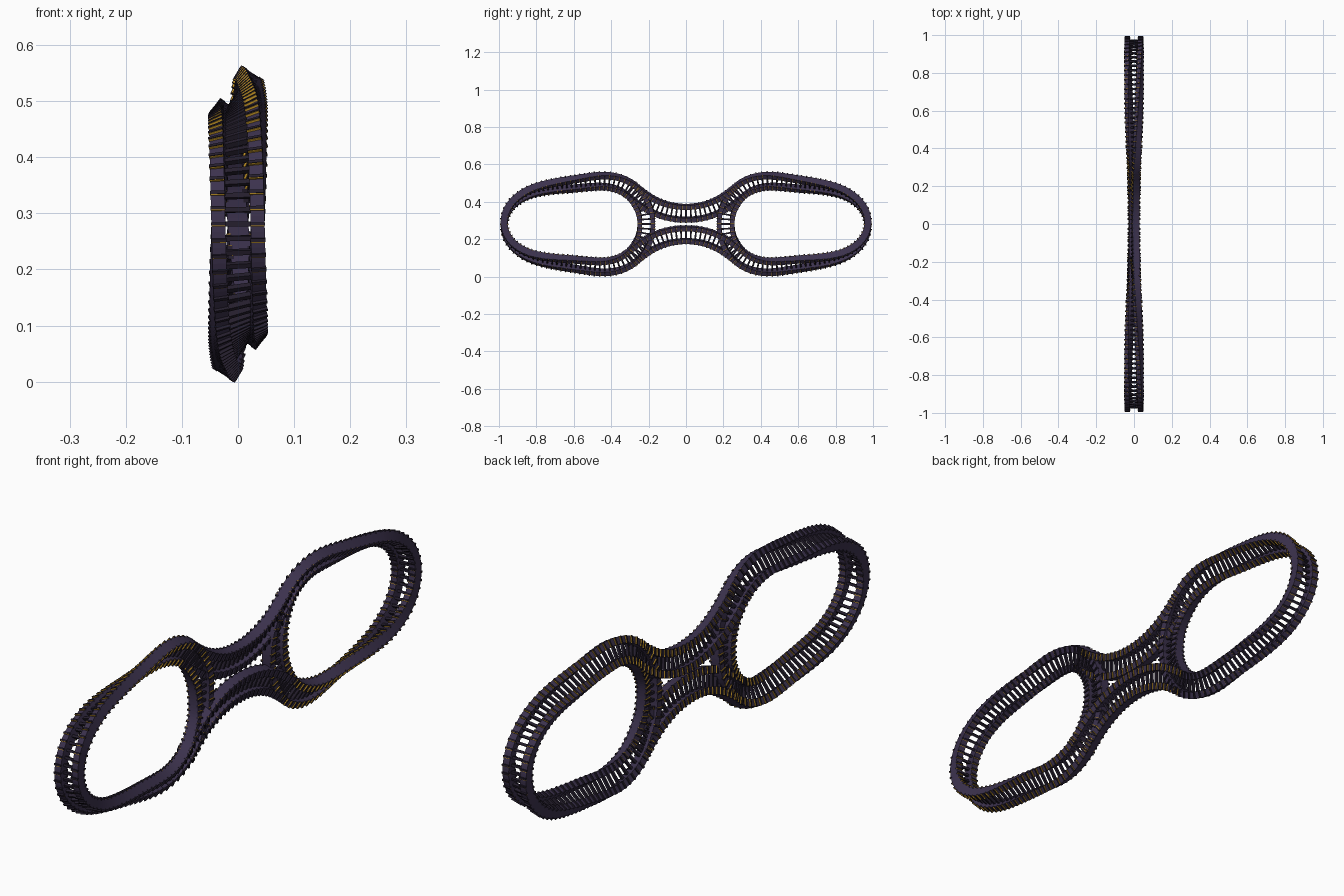
import bpy, bmesh, math
from mathutils import Vector

if "Cube" in bpy.data.objects:
    bpy.data.objects.remove(bpy.data.objects["Cube"])

PITCH = 0.0255      # spacing of rungs and ribs
HALF = 0.0475       # half width of the ladder
RAIL_W = 0.025      # rail size across the ladder
RAIL_D = 0.037      # rail size through the ladder
MID_Z = 0.281


def material(name, rgb):
    m = bpy.data.materials.new(name)
    m.diffuse_color = (*rgb, 1)
    m.use_nodes = True
    m.node_tree.nodes["Principled BSDF"].inputs["Base Color"].default_value = m.diffuse_color
    return m


purple = material("purple_metal", (0.045, 0.032, 0.075))
dark = material("dark_metal", (0.018, 0.013, 0.026))
gold = material("gold_trim", (0.55, 0.3, 0.02))


def smooth_path(pts, closed, step):
    """Catmull-Rom through (y, z) points, resampled evenly."""
    n = len(pts)
    get = (lambda i: pts[i % n]) if closed else (lambda i: pts[max(0, min(n - 1, i))])
    dense = []
    for i in range(n if closed else n - 1):
        a, b, c, d = (Vector((0, *get(i + k))) for k in (-1, 0, 1, 2))
        for k in range(30):
            t = k / 30
            dense.append(0.5 * (2 * b + (c - a) * t + (2 * a - 5 * b + 4 * c - d) * t * t
                                + (3 * b - a - 3 * c + d) * t ** 3))
    dense.append(Vector((0, *get(n if closed else n - 1))))
    acc = [0]
    for p, q in zip(dense, dense[1:]):
        acc.append(acc[-1] + (q - p).length)
    count = round(acc[-1] / step)
    out, j = [], 0
    for i in range(count + 1):
        s = acc[-1] * i / count
        while j < len(acc) - 2 and acc[j + 1] < s:
            j += 1
        out.append(dense[j].lerp(dense[j + 1], (s - acc[j]) / (acc[j + 1] - acc[j])))
    return out


def frames(path, closed, twist):
    """Centre, tangent, ladder direction and face direction at each step."""
    res, n = [], len(path) - 1
    for i, p in enumerate(path):
        a = path[i - 1] if i else (path[n - 1] if closed else p)
        b = path[i + 1] if i < n else (path[1] if closed else p)
        t = (b - a).normalized()
        normal = Vector((0, -t.z, t.y))
        ang = twist(i / n)
        lad = Vector((1, 0, 0)) * math.cos(ang) + normal * math.sin(ang)
        res.append((p, t, lad, t.cross(lad)))
    return res


def sweep(bm, frs, offset):
    rings = []
    for p, t, l, f in frs:
        c = p + l * offset
        rings.append([bm.verts.new(c + l * (u * RAIL_W / 2) + f * (v * RAIL_D / 2))
                      for u, v in ((-1, -1), (1, -1), (1, 1), (-1, 1))])
    for a, b in zip(rings, rings[1:]):
        for k in range(4):
            bm.faces.new((a[k], a[(k + 1) % 4], b[(k + 1) % 4], b[k]))
    bm.faces.new(rings[0])
    bm.faces.new(rings[-1])


def box(bm, fr, centre, size):
    """Box in frame axes (tangent, ladder, face)."""
    p, t, l, f = fr
    c = p + t * centre[0] + l * centre[1] + f * centre[2]
    v = [bm.verts.new(c + t * (a * size[0] / 2) + l * (b * size[1] / 2) + f * (d * size[2] / 2))
         for a in (-1, 1) for b in (-1, 1) for d in (-1, 1)]
    for q in ((0, 1, 3, 2), (4, 6, 7, 5), (0, 4, 5, 1), (2, 3, 7, 6), (0, 2, 6, 4), (1, 5, 7, 3)):
        bm.faces.new([v[k] for k in q])


def finish(bm, name, mat):
    bmesh.ops.recalc_face_normals(bm, faces=bm.faces)
    me = bpy.data.meshes.new(name)
    bm.to_mesh(me)
    bm.free()
    ob = bpy.data.objects.new(name, me)
    me.materials.append(mat)
    bpy.context.collection.objects.link(ob)
    return ob


def ladder(name, pts, closed, twist):
    path = smooth_path(pts, closed, PITCH / 2)
    frs = frames(path, closed, twist)
    rails, ribs, trim = bmesh.new(), bmesh.new(), bmesh.new()
    off = HALF - RAIL_W / 2
    for s in (-1, 1):
        sweep(rails, frs, s * off)
    for fr in frs[:-1:2]:
        # rung between the two rails
        box(ribs, fr, (0, 0, 0), (0.009, 2 * off, 0.010))
        # raised ribs with gold edge on both faces of each rail
        for s in (-1, 1):
            for d in (-1, 1):
                box(ribs, fr, (0, s * off, d * RAIL_D / 2), (0.006, RAIL_W + 0.002, 0.010))
                box(trim, fr, (0.0035, s * off, d * RAIL_D / 2), (0.0025, RAIL_W, 0.007))
    return [finish(rails, name + "_rails", purple), finish(ribs, name + "_ribs", dark),
            finish(trim, name + "_trim", gold)]


# Looped end: half-twisted ladder, mirrored to the other side
upper = [(0.212, MID_Z), (0.23, 0.375), (0.30, 0.466), (0.42, 0.509), (0.60, 0.495),
         (0.78, 0.468), (0.885, 0.425), (0.95, 0.36), (0.972, MID_Z)]
loop = upper + [(y, 2 * MID_Z - z) for y, z in upper[-2:0:-1]]
for ob in ladder("loop", loop, True, lambda u: math.pi * (0.5 - u)):
    m = ob.modifiers.new("mirror", 'MIRROR')
    m.use_axis = (False, True, False)

# Upper bridge between the loops, and its half-turn copy below
half = [(0.30, 0.466), (0.235, 0.415), (0.17, 0.376), (0.09, 0.348)]
bridge = [(-y, z) for y, z in half] + [(0, 0.338)] + half[::-1]
for ob in ladder("upper_bridge", bridge, False,
                 lambda u: math.pi / 2 - 0.22 - 0.1 * abs(2 * u - 1)):
    low = ob.copy()
    low.name = ob.name.replace("upper", "lower")
    low.rotation_euler = (0, math.pi, 0)
    low.location = (0, 0, 2 * MID_Z)
    bpy.context.collection.objects.link(low)
